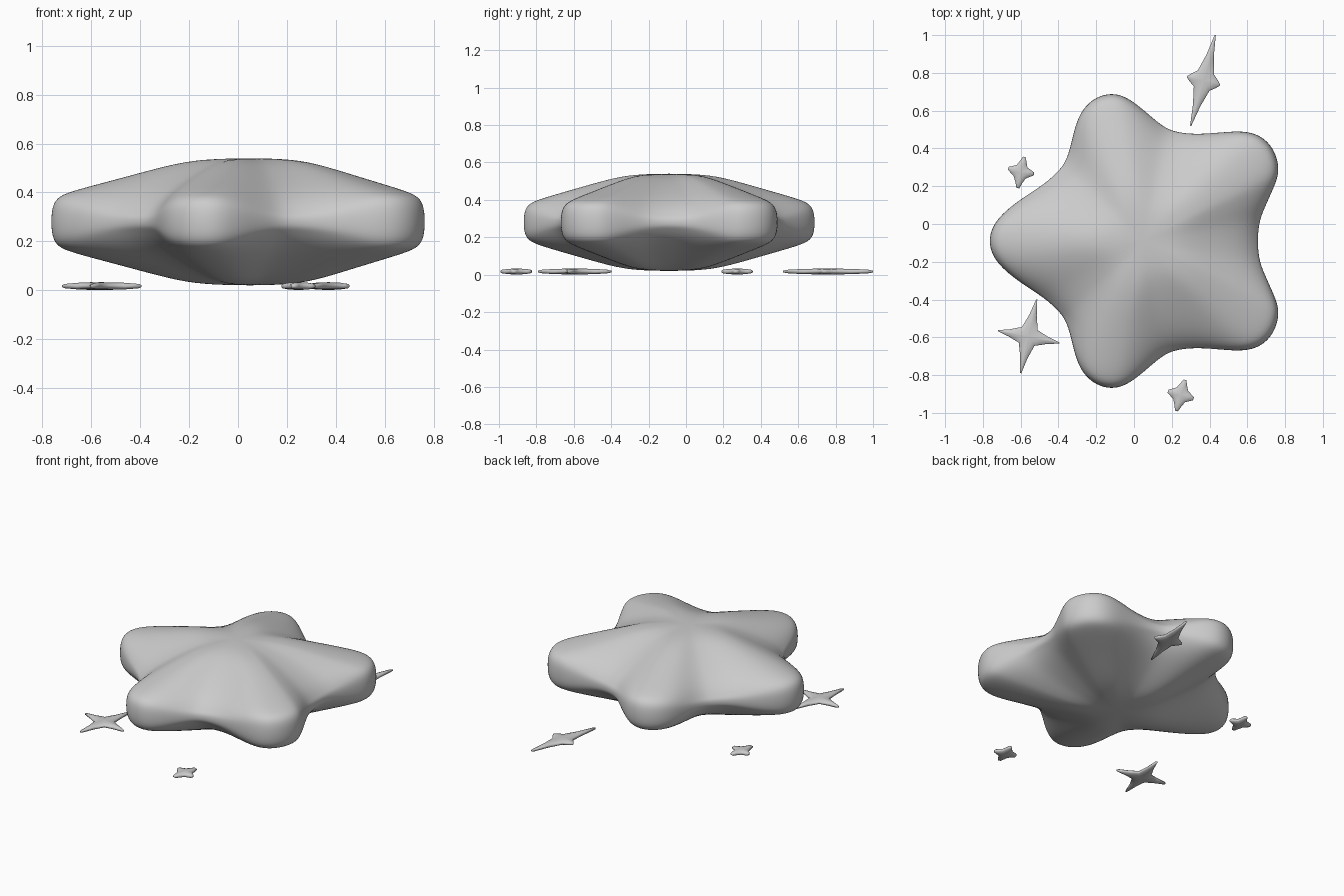
import bpy, bmesh
from math import sqrt
from mathutils import Vector

cube = bpy.data.objects.get("Cube")
if cube:
    bpy.data.objects.remove(cube, do_unlink=True)

# Single grey finish
grey = bpy.data.materials.new("soft_grey")
grey.use_nodes = True
colour = (0.6, 0.6, 0.6, 1)
grey.diffuse_color = colour
grey.node_tree.nodes["Principled BSDF"].inputs["Base Color"].default_value = colour


def loft(name, rings, top, bottom):
    """Skin closed rings from top to bottom and close both ends with fans."""
    bm = bmesh.new()
    loops = [[bm.verts.new(p) for p in ring] for ring in rings]
    count = len(loops[0])
    first, last = bm.verts.new(top), bm.verts.new(bottom)
    for i in range(count):
        j = (i + 1) % count
        bm.faces.new((first, loops[0][i], loops[0][j]))
        bm.faces.new((last, loops[-1][j], loops[-1][i]))
        for upper, lower in zip(loops, loops[1:]):
            bm.faces.new((upper[i], lower[i], lower[j], upper[j]))
    bmesh.ops.recalc_face_normals(bm, faces=bm.faces)
    mesh = bpy.data.meshes.new(name)
    bm.to_mesh(mesh)
    bm.free()
    mesh.materials.append(grey)
    obj = bpy.data.objects.new(name, mesh)
    bpy.context.collection.objects.link(obj)
    return obj


def smooth(obj):
    for poly in obj.data.polygons:
        poly.use_smooth = True


# Puffy five-armed star: half outline, mirrored across its long axis
centre = Vector((0.05, -0.09))
half = [(.65, -.09), (.66, .02), (.7, .11), (.75, .22), (.765, .28), (.755, .35),
        (.72, .42), (.66, .47), (.58, .49), (.48, .485), (.33, .47), (.2, .485),
        (.13, .53), (.03, .62), (-.05, .675), (-.12, .69), (-.2, .67), (-.27, .61),
        (-.31, .52), (-.335, .4), (-.36, .33), (-.39, .285), (-.47, .21),
        (-.6, .13), (-.7, .05), (-.75, -.02), (-.765, -.09)]
outline = [Vector(p) - centre for p in half]
outline += [Vector((p.x, -p.y)) for p in outline[-2:0:-1]]

# Dome profile: fraction of the radius, half thickness
profile = [(.2, .257), (.36, .243), (.6, .19), (.8, .148), (.92, .122), (.98, .1), (1.005, .05)]
MID = 0.28


def star_ring(t, h, side):
    ring = []
    for p in outline:
        valley = min(1, max(0, (0.82 - p.length) / 0.22))
        rounded = h * sqrt(max(0.12, 1 - t ** 6))
        z = h + (rounded - h) * valley
        q = centre + p * t
        ring.append((q.x, q.y, MID + side * z))
    return ring


rings = [star_ring(t, h, 1) for t, h in profile]
rings += [star_ring(t, h, -1) for t, h in reversed(profile)]
star = loft("puffy_star", rings, (*centre, MID + .26), (*centre, MID - .26))
smooth(star)
sub = star.modifiers.new("Soften", "SUBSURF")
sub.levels = sub.render_levels = 2


# Thin four-pointed sparkles lying on the ground
def sparkle(name, mid, tips, inner, blunt):
    c = Vector(mid)
    arms = [Vector(t) - c for t in tips]
    edge = []
    for k, a in enumerate(arms):
        before, after = arms[k - 1].normalized(), arms[(k + 1) % 4].normalized()
        d = a.normalized()
        across = Vector((d.y, -d.x))
        valleys = [(d + n).normalized() * inner for n in (before, after)]
        if valleys[0].dot(across) < 0:
            across = -across
        shoulder = d * (inner + (a.length - inner) * 0.4)
        edge += [shoulder + across * (inner * .3 + blunt * .5), a + across * blunt,
                 a - across * blunt, shoulder - across * (inner * .3 + blunt * .5), valleys[1]]
    level = 0.017
    rings = [[(*(c + p * s), level + z) for p in edge]
             for s, z in ((.55, .014), (.92, .009), (1, .004), (1, -.004), (.92, -.009), (.55, -.014))]
    obj = loft(name, rings, (*c, level + .016), (*c, level - .016))
    smooth(obj)


sparkle("back_sparkle", (.37, .76),
        [(.43, 1), (.455, .735), (.3, .52), (.28, .78)], .062, .003)
sparkle("right_small_sparkle", (-.6, .275),
        [(-.58, .355), (-.53, .265), (-.615, .19), (-.665, .295)], .043, .008)
sparkle("right_front_sparkle", (-.56, -.595),
        [(-.515, -.4), (-.395, -.63), (-.6, -.79), (-.72, -.565)], .06, .003)
sparkle("front_small_sparkle", (.247, -.905),
        [(.27, -.825), (.315, -.925), (.225, -.99), (.18, -.885)], .045, .008)
